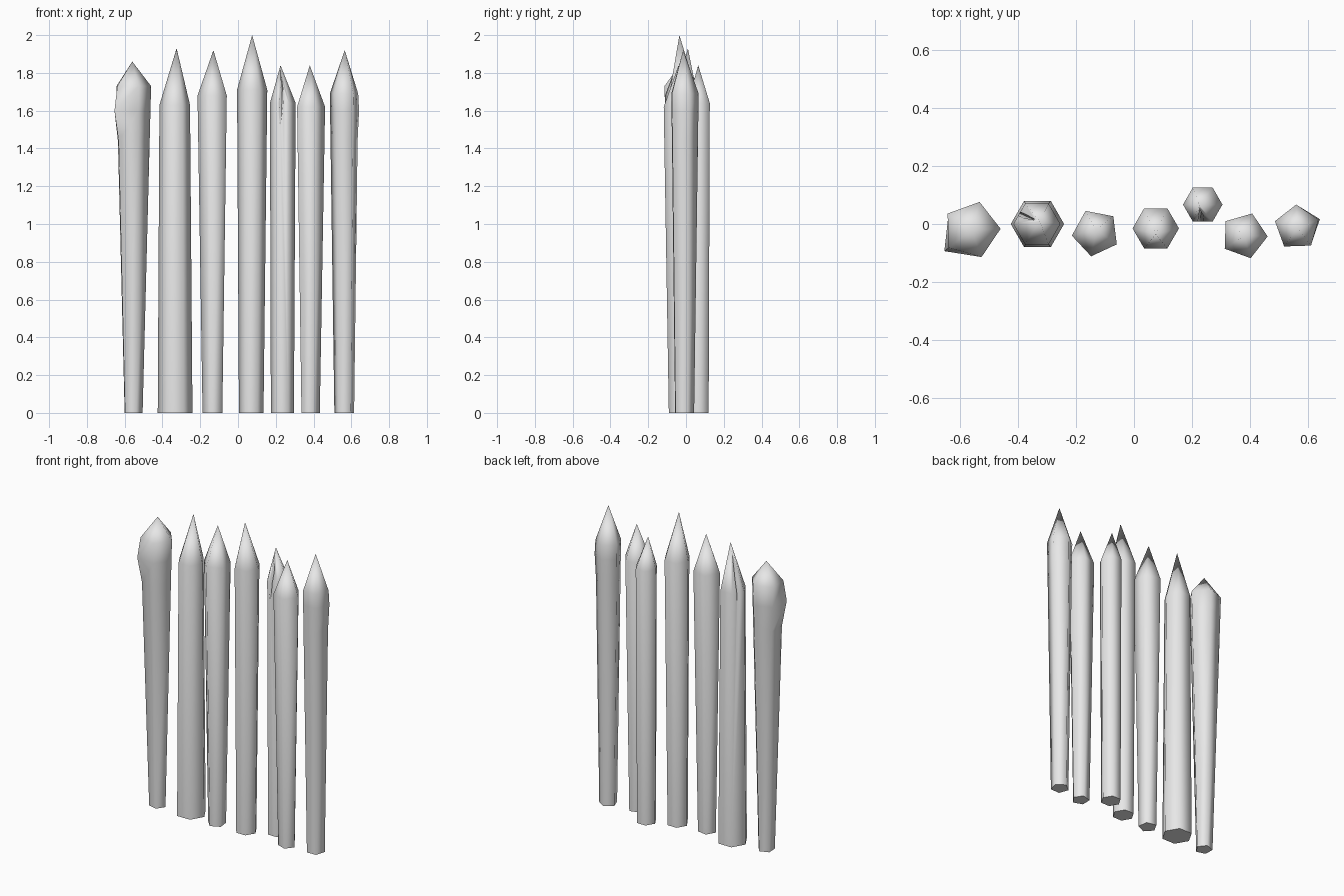
import bpy, bmesh, math
from mathutils import Vector

cube = bpy.data.objects.get("Cube")
if cube:
    bpy.data.objects.remove(cube, do_unlink=True)

# One plain pale grey for every stake
grey = bpy.data.materials.new("pale_grey_wood")
grey.use_nodes = True
grey.diffuse_color = (0.8, 0.8, 0.8, 1)
grey.node_tree.nodes["Principled BSDF"].inputs["Base Color"].default_value = (0.8, 0.8, 0.8, 1)


def make_object(name, bm):
    bmesh.ops.recalc_face_normals(bm, faces=bm.faces[:])
    mesh = bpy.data.meshes.new(name)
    bm.to_mesh(mesh)
    bm.free()
    mesh.materials.append(grey)
    ob = bpy.data.objects.new(name, mesh)
    bpy.context.collection.objects.link(ob)
    return ob


def split_wood(ob, points):
    """Carve a crack shaped like the hull of the points."""
    bm = bmesh.new()
    for p in points:
        bm.verts.new(p)
    bmesh.ops.convex_hull(bm, input=bm.verts[:])
    cutter = make_object("crack_cutter", bm)
    cutter.hide_render = True
    mod = ob.modifiers.new("crack", 'BOOLEAN')
    mod.operation, mod.solver, mod.object = 'DIFFERENCE', 'EXACT', cutter
    bpy.context.view_layer.objects.active = ob
    bpy.ops.object.modifier_apply(modifier=mod.name)
    bpy.data.objects.remove(cutter, do_unlink=True)


def stake(name, sides, turn, y, base, shoulder, tip, knot=None, crack=None):
    """base: x, radius; shoulder: x, radius, z; tip: x, y, z; knot: corner, swell."""
    (bx, br), (sx, sr, sz) = base, shoulder
    heights = [0, 1.44, 1.6, sz] if knot else [0, sz]
    bm = bmesh.new()
    rings = []
    for z in heights:
        t = z / sz
        ring = []
        for i in range(sides):
            a = math.radians(turn) + math.tau * i / sides
            r = br + (sr - br) * t
            if knot and z == 1.6 and i == knot[0]:
                r *= knot[1]
            ring.append(bm.verts.new((bx + (sx - bx) * t + r * math.cos(a),
                                      y + r * math.sin(a), z)))
        rings.append(ring)
    point = bm.verts.new(tip)
    bm.faces.new(rings[0])
    for i in range(sides):
        j = (i + 1) % sides
        for low, high in zip(rings, rings[1:]):
            bm.faces.new((low[i], low[j], high[j], high[i]))
        bm.faces.new((rings[-1][i], rings[-1][j], point))
    ob = make_object(name, bm)
    if crack:
        split_wood(ob, crack)
    bpy.ops.object.select_all(action='DESELECT')
    ob.select_set(True)
    bpy.context.view_layer.objects.active = ob
    bpy.ops.object.shade_smooth_by_angle(angle=math.radians(80))


# Row of sharpened stakes
stake("knotted_stake", 5, 2, -0.02, (-0.557, 0.052), (-0.56, 0.1, 1.73),
      (-0.56, -0.02, 1.86), knot=(3, 1.24))
stake("thick_stake", 6, 0, 0.0, (-0.333, 0.092), (-0.335, 0.081, 1.63), (-0.325, 0.01, 1.93),
      crack=[(-0.335, 0.012, 1.87), (-0.415, 0.06, 1.68), (-0.43, 0.03, 1.68),
             (-0.345, 0.015, 1.72), (-0.402, 0.04, 1.5)])
stake("slim_stake", 5, 43, -0.03, (-0.132, 0.056), (-0.132, 0.083, 1.68), (-0.13, -0.02, 1.92))
stake("tall_stake", 6, 0, -0.015, (0.07, 0.065), (0.075, 0.08, 1.71), (0.075, -0.035, 2.0))
stake("split_stake", 6, 0, 0.067, (0.235, 0.061), (0.237, 0.068, 1.64), (0.225, 0.065, 1.84),
      crack=[(0.225, 0.0, 1.47), (0.213, -0.01, 1.68), (0.247, -0.01, 1.68),
             (0.235, 0.06, 1.72), (0.226, 0.05, 1.8)])
stake("short_stake", 5, -2, -0.04, (0.38, 0.053), (0.38, 0.081, 1.62), (0.38, -0.04, 1.84))
stake("end_stake", 5, 20, -0.012, (0.563, 0.055), (0.562, 0.079, 1.69), (0.565, -0.015, 1.92),
      knot=(0, 1.08))
